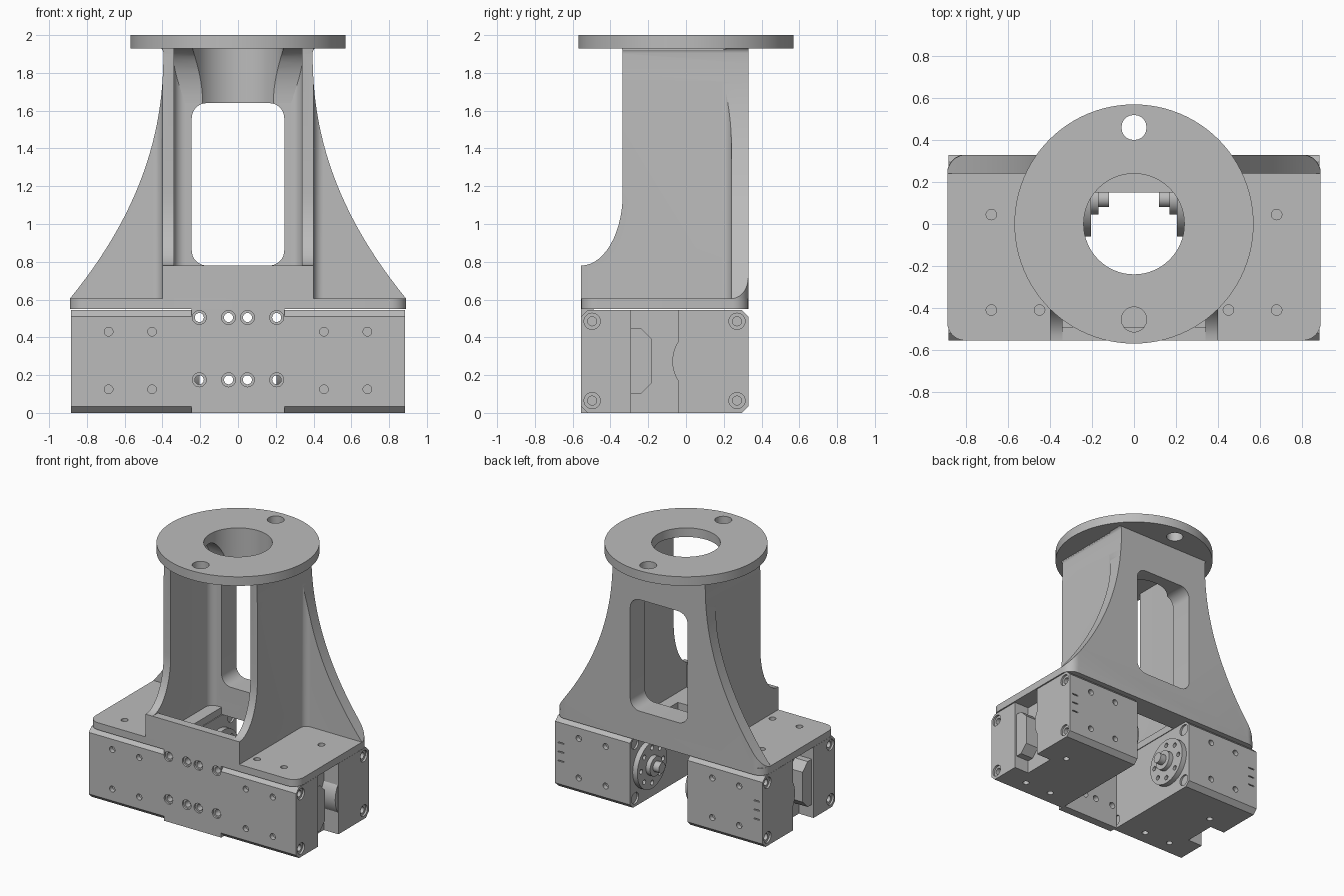
import bpy, bmesh
from math import sin, cos, pi, radians

if "Cube" in bpy.data.objects:
    bpy.data.objects.remove(bpy.data.objects["Cube"], do_unlink=True)

grey = bpy.data.materials.new("machined grey")
grey.use_nodes = True
grey.diffuse_color = (0.5, 0.5, 0.5, 1)
grey.node_tree.nodes["Principled BSDF"].inputs["Base Color"].default_value = (0.5, 0.5, 0.5, 1)


# --- helpers -------------------------------------------------------------
def arc(u, v, r, start, end, n=10):
    angles = [radians(start + (end - start) * i / n) for i in range(n + 1)]
    return [(u + r * cos(a), v + r * sin(a)) for a in angles]


def circle(u, v, r, n=32):
    return arc(u, v, r, 0, 360, n)[:-1]


def rect(u0, u1, v0, v1):
    return [(u0, v0), (u1, v0), (u1, v1), (u0, v1)]


def rounded(u0, u1, v0, v1, r, n=8):
    return (arc(u0 + r, v0 + r, r, 180, 270, n) + arc(u1 - r, v0 + r, r, 270, 360, n)
            + arc(u1 - r, v1 - r, r, 0, 90, n) + arc(u0 + r, v1 - r, r, 90, 180, n))


def mirrored(half):
    return half + [(-u, v) for u, v in reversed(half)]


def solid(name, *shapes):
    """Each shape is (outline, extrusion axis, start, end)."""
    place = {"x": lambda u, v, w: (w, u, v),
             "y": lambda u, v, w: (u, w, v),
             "z": lambda u, v, w: (u, v, w)}
    bm = bmesh.new()
    for outline, axis, a, b in shapes:
        low, high = [[bm.verts.new(place[axis](u, v, w)) for u, v in outline] for w in (a, b)]
        bm.faces.new(low)
        bm.faces.new(high)
        for i in range(len(low)):
            bm.faces.new((low[i - 1], low[i], high[i], high[i - 1]))
    bmesh.ops.recalc_face_normals(bm, faces=bm.faces)
    mesh = bpy.data.meshes.new(name)
    bm.to_mesh(mesh)
    bm.free()
    mesh.materials.append(grey)
    obj = bpy.data.objects.new(name, mesh)
    bpy.context.collection.objects.link(obj)
    return obj


def carve(obj, *shapes, op="DIFFERENCE"):
    cutter = solid("cutter", *shapes)
    mod = obj.modifiers.new("carve", "BOOLEAN")
    mod.operation, mod.solver, mod.object = op, "EXACT", cutter
    graph = bpy.context.evaluated_depsgraph_get()
    result = bpy.data.meshes.new_from_object(obj.evaluated_get(graph))
    obj.modifiers.clear()
    obj.data = result
    bpy.data.objects.remove(cutter, do_unlink=True)


def holes(points, r, axis, a, b):
    return [(circle(u, v, r, 20), axis, a, b) for u, v in points]


def finish(obj):
    bpy.ops.object.select_all(action="DESELECT")
    obj.select_set(True)
    bpy.context.view_layer.objects.active = obj
    bpy.ops.object.shade_smooth_by_angle(angle=radians(30))


def finish_pair(obj):
    """Makes the right-hand twin of a left-hand part."""
    twin = bpy.data.objects.new(obj.name.replace("left", "right"), obj.data.copy())
    bpy.context.collection.objects.link(twin)
    bm = bmesh.new()
    bm.from_mesh(twin.data)
    for v in bm.verts:
        v.co.x *= -1
    bmesh.ops.reverse_faces(bm, faces=bm.faces)
    bm.to_mesh(twin.data)
    bm.free()
    finish(obj)
    finish(twin)


# --- mounting flange -------------------------------------------------------
flange = solid("mounting_flange", (circle(0, 0, 0.57, 96), "z", 1.93, 2))
carve(flange, (circle(0, 0, 0.24, 64), "z", 1.8, 2.1),
      *holes([(0, 0.46), (0, -0.455)], 0.06, "z", 1.8, 2.1))
finish(flange)

# --- column: plan outline trimmed by front and side silhouettes --------------
plan = mirrored([(0.34, -0.555), (0.40, -0.555)] + arc(0.45, 0.19, 0.05, 180, 90)
                + [(0.89, 0.24)] + arc(0.80, 0.24, 0.09, 0, 90))
inner = mirrored(arc(0.28, 0.09, 0.06, 90, 0))
half = len(plan) // 2
plan = plan[:half] + plan[half:] + inner[len(inner) // 2:] + inner[:len(inner) // 2]
column = solid("column", (plan, "z", 0.56, 1.935))


def wing_edge(t):
    # bowed edge, upright at the top and leaning out at the base
    return (0.395 + 0.495 * (1 - t) ** 2.15, 0.605 + 1.3 * t)


front_outline = mirrored([(0.89, 0.5)] + [wing_edge(i / 24) for i in range(25)]
                         + arc(0.425, 1.905, 0.03, 180, 90, 6) + [(0.425, 1.95)])
carve(column, (front_outline, "y", -1, 1), op="INTERSECT")
side_outline = ([(0.4, 0.5), (0.4, 2), (-0.345, 2), (-0.335, 1.9)]
                + [(-0.335 - 0.22 * (1 - cos(a)), 1.16 - 0.38 * sin(a))
                   for a in [pi / 2 * i / 14 for i in range(15)]]
                + [(-0.555, 0.5)])
carve(column, (side_outline, "x", -1, 1), op="INTERSECT")
carve(column, (rounded(-0.245, 0.245, 0.78, 1.64, 0.08), "y", 0, 0.5))
carve(column, (circle(0, 0, 0.24, 64), "z", 1.6, 2.1))
finish(column)

# --- curved web joining the back wall to the flange ---------------------------
web = solid("top_web", ([(0.2, 1.64), (0.2, 1.935)]
                        + [(0.15 - 0.16 * (1 - cos(a)), 1.64 + 0.29 * sin(a))
                           for a in [pi / 2 * i / 12 for i in range(12, -1, -1)]],
                        "x", -0.35, 0.35))
carve(web, (circle(0, 0, 0.24, 64), "z", 1.5, 2.1))
finish(web)

# --- base plate, front wall and front plate --------------------------------------
plate_holes = [(s * x, y) for s in (-1, 1) for x, y in ((0.68, 0.045), (0.68, -0.41), (0.45, -0.41))]
base = solid("base_plate", (rounded(-0.89, 0.89, -0.555, 0.33, 0.085), "z", 0.55, 0.605))
carve(base, (rect(-0.245, 0.245, -0.25, 0.15), "z", 0.4, 0.8),
      *holes(plate_holes, 0.025, "z", 0.57, 0.7))
finish(base)

finish(solid("front_wall", (rect(-0.40, 0.40, 0.56, 0.78), "y", -0.555, -0.49)))

bolts = [(s * x, z) for s in (-1, 1) for x in (0.05, 0.205) for z in (0.175, 0.505)]
front_plate = solid("front_plate", (rect(-0.245, 0.245, 0, 0.605), "y", -0.555, -0.49))
carve(front_plate, *holes(bolts, 0.037, "y", -0.6, -0.54))
carve(front_plate, *holes(bolts, 0.024, "y", -0.6, -0.4))
finish(front_plate)

# --- motor bodies ------------------------------------------------------------------
c = 0.035
section = [(-0.555 + c, 0), (0.33 - c, 0), (0.33, c), (0.33, 0.545 - c),
           (0.33 - c, 0.545), (-0.555 + c, 0.545), (-0.555, 0.545 - c), (-0.555, c)]
corners = [(y, z) for y in (-0.497, 0.27) for z in (0.065, 0.485)]
face_bolts = [(x, z) for x in (0.455, 0.685) for z in (0.125, 0.43)]
motor = solid("left_motor", (section, "x", 0.245, 0.885))
carve(motor, (rect(-0.29, -0.04, -0.1, 0.7), "x", 0.76, 1))
carve(motor, *holes(corners, 0.043, "x", 0.87, 1), *holes(corners, 0.043, "x", 0.2, 0.26))
carve(motor, *holes(corners, 0.024, "x", 0.84, 1),
      *holes(face_bolts, 0.023, "y", -0.6, -0.52),
      *holes(face_bolts, 0.023, "y", 0.295, 0.4),
      *holes(plate_holes[3:], 0.023, "z", -0.1, 0.035),
      *[(rect(0.81, 0.86, z, z + 0.008), "y", 0.32, 0.4) for z in (0.21, 0.28, 0.35)])
finish_pair(motor)

# --- raised block and round cap in the end channel ------------------------------------
block = [(-0.30, 0.10), (-0.24, 0.10), (-0.18, 0.16), (-0.18, 0.39), (-0.24, 0.45), (-0.30, 0.45)]
finish_pair(solid("left_channel_block", (block, "x", 0.75, 0.87)))
finish_pair(solid("left_rear_cap", (circle(0.12, 0.273, 0.192, 48), "x", 0.75, 0.88)))

# --- output horns -------------------------------------------------------------------
horn = solid("left_horn", (circle(0.12, 0.273, 0.18, 48), "x", 0.205, 0.25))
ring = circle(0.12, 0.273, 0.135, 8)
carve(horn, *holes(ring, 0.018, "x", 0.1, 0.235))
finish_pair(horn)
finish_pair(solid("left_horn_hub", (circle(0.12, 0.273, 0.075), "x", 0.17, 0.21)))
finish_pair(solid("left_horn_shaft", (circle(0.12, 0.273, 0.04), "x", 0.12, 0.18)))
